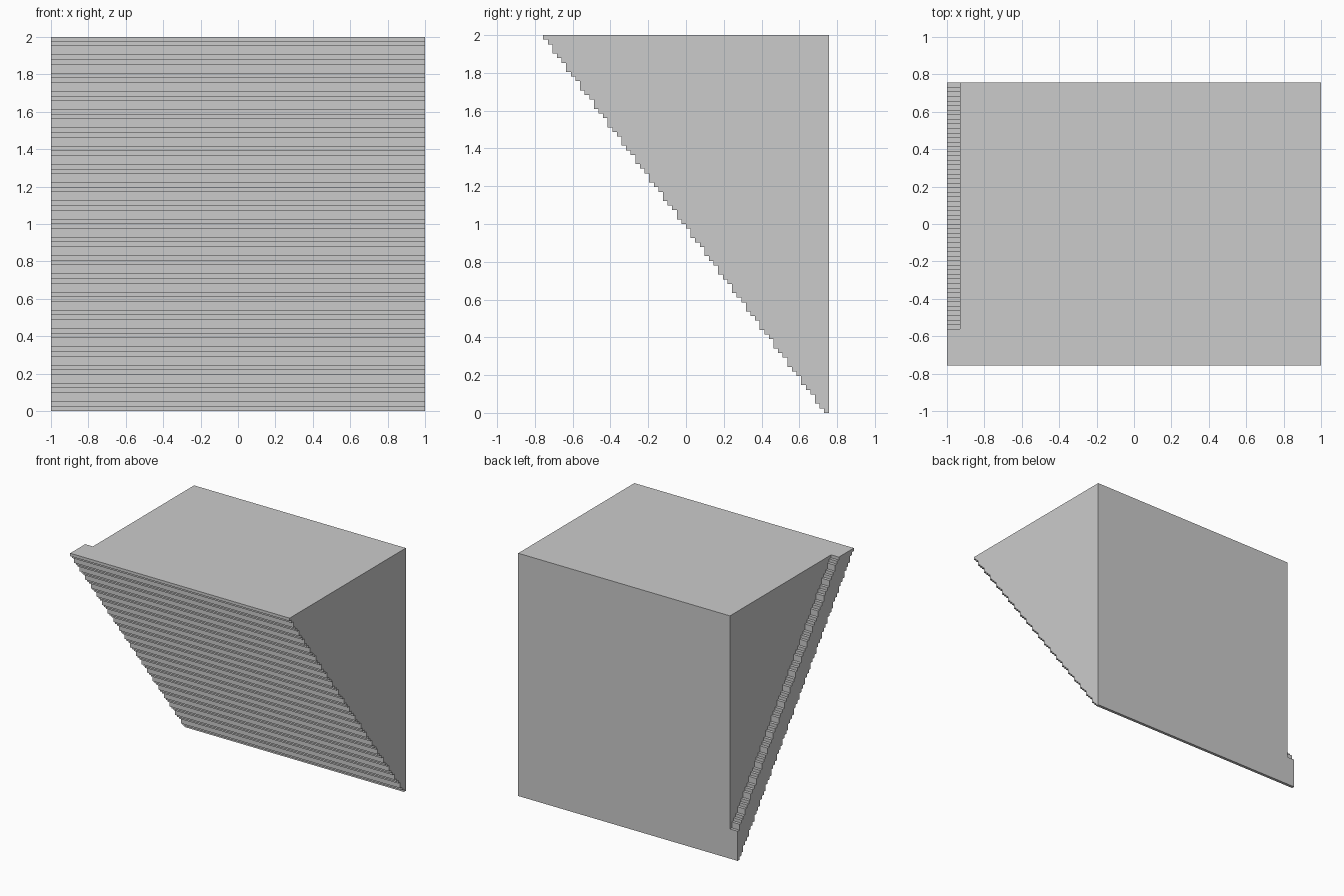
import bpy
import bmesh

cube = bpy.data.objects.get("Cube")
if cube:
    bpy.data.objects.remove(cube, do_unlink=True)

UNIT = 2 / 82            # one grid cell of the stepped slope
COLUMNS = 62             # number of steps from back to front
CURB = 8                 # depth of the side curb, in steps
BACK = COLUMNS * UNIT / 2
INNER_X = -0.93

grey = bpy.data.materials.new("light grey")
grey.use_nodes = True
grey.diffuse_color = (0.6, 0.6, 0.6, 1)
grey.node_tree.nodes["Principled BSDF"].inputs["Base Color"].default_value = (0.6, 0.6, 0.6, 1)

# Step levels: risers repeat one, one, two cells
levels = [0]
for i in range(COLUMNS):
    levels.append(levels[-1] + (2 if i % 3 == 2 else 1))


def stairs(first, last, shift):
    """Stepped line of (y, z) points from column first up to column last."""
    points = []
    for j in range(first, last):
        z = levels[j + shift] * UNIT
        points += [(BACK - j * UNIT, z), (BACK - (j + 1) * UNIT, z)]
    return points


def extrude_profile(name, profile, x0, x1):
    """Solid made by sweeping a (y, z) outline along x."""
    bm = bmesh.new()
    face = bm.faces.new([bm.verts.new((x0, y, z)) for y, z in profile])
    result = bmesh.ops.extrude_face_region(bm, geom=[face])
    moved = [v for v in result["geom"] if isinstance(v, bmesh.types.BMVert)]
    bmesh.ops.translate(bm, verts=moved, vec=(x1 - x0, 0, 0))
    bmesh.ops.recalc_face_normals(bm, faces=bm.faces)
    mesh = bpy.data.meshes.new(name)
    bm.to_mesh(mesh)
    bm.free()
    mesh.materials.append(grey)
    obj = bpy.data.objects.new(name, mesh)
    bpy.context.collection.objects.link(obj)
    return obj


# Main wedge: stepped underside, flat top and back
underside = stairs(0, COLUMNS, 0)
extrude_profile("stepped_wedge", underside + [(-BACK, 2), (BACK, 2)], INNER_X, 1)

# Side curb: the same underside with a parallel stepped upper edge
upper = stairs(0, COLUMNS - CURB, CURB)
front_top = [(-BACK, 2), (BACK - (COLUMNS - CURB) * UNIT, 2)]
extrude_profile("side_curb", underside + front_top + upper[::-1], -1, INNER_X)
